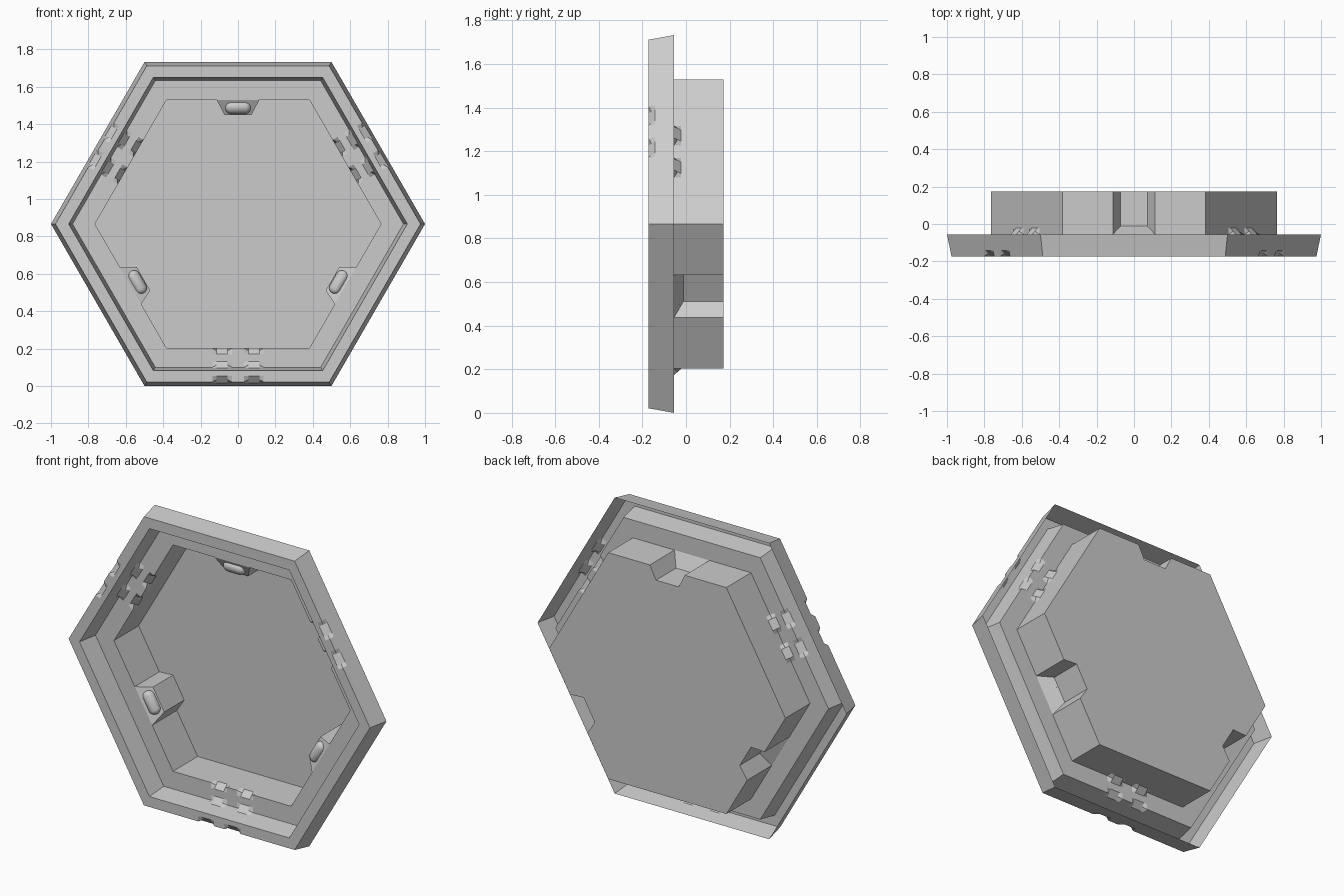
import bpy, bmesh, math
from mathutils import Vector

if "Cube" in bpy.data.objects:
    bpy.data.objects.remove(bpy.data.objects["Cube"])

CZ = math.sqrt(3) / 2          # centre height (apothem of outer hexagon)
# Cross-section as (apothem, y): skirt, front rim, ledge, recessed box wall
BASE = [(0.866, -0.055), (0.850, -0.143), (0.845, -0.173), (0.814, -0.173),
        (0.784, -0.173), (0.7705, -0.085), (0.766, -0.055), (0.735, -0.055),
        (0.694, -0.055), (0.6625, -0.055), (0.6625, -0.022), (0.6625, 0.173)]


def chamfered():
    """Section with the outer rim, ledge and box corners cut off."""
    p = list(BASE)
    for k in (2, 6, 9):
        a, b = p[k - 1], p[k + 1]
        p[k] = ((a[0] + b[0]) / 2, (a[1] + b[1]) / 2)
    return p


def pocket(inner):
    """Section where the box wall steps inward below a sloping cap."""
    p = list(BASE)
    p[10] = (0.584, -0.012) if inner else p[9]
    if inner:
        p[11] = (0.584, 0.173)
    return p


def frame(side):
    ang = math.radians(30 + 60 * side)
    out = Vector((math.cos(ang), 0, math.sin(ang)))
    along = Vector((-math.sin(ang), 0, math.cos(ang)))
    return out, along


def place(side, a, y, t):
    out, along = frame(side)
    return out * a + along * t + Vector((0, y, CZ))


def finish(bm, name, smooth=False):
    me = bpy.data.meshes.new(name)
    for f in bm.faces:
        f.smooth = smooth
    bm.to_mesh(me)
    bm.free()
    ob = bpy.data.objects.new(name, me)
    bpy.context.collection.objects.link(ob)
    return ob


# Hexagonal tray shell: skin the sections round all six sides
bm = bmesh.new()
rings = []
for side in range(6):
    if side % 2 == 0:          # clip sides (30, 150, 270 degrees)
        cuts = []
        for c in (-0.085, 0.085):
            cuts += [(c - 0.052, BASE), (c - 0.03, chamfered()),
                     (c + 0.03, chamfered()), (c + 0.052, BASE)]
    else:                      # pocket sides (90, 210, 330 degrees)
        cuts = [(-0.113, pocket(False)), (-0.073, pocket(True)),
                (0.073, pocket(True)), (0.113, pocket(False))]
    rings.append([bm.verts.new(place(side, a, y, -a / math.sqrt(3))) for a, y in BASE])
    for t, prof in cuts:
        rings.append([bm.verts.new(place(side, a, y, t)) for a, y in prof])
for i, r in enumerate(rings):
    n = rings[(i + 1) % len(rings)]
    for k in range(len(BASE) - 1):
        bm.faces.new((r[k], r[k + 1], n[k + 1], n[k]))
floor = bm.faces.new([r[-1] for r in rings])
bmesh.ops.remove_doubles(bm, verts=bm.verts, dist=1e-5)
bmesh.ops.recalc_face_normals(bm, faces=bm.faces)
big = max(bm.faces, key=lambda f: f.calc_area())
if big.normal.y > 0:
    bmesh.ops.reverse_faces(bm, faces=bm.faces)
finish(bm, "tray_shell")

# Rounded pads lying on the sloping pocket caps
for side, label in ((1, "top"), (3, "left"), (5, "right")):
    out, along = frame(side)
    slope = (out * (0.584 - 0.6625) + Vector((0, 0.043, 0))).normalized()
    normal = along.cross(slope)
    if normal.y > 0:
        normal = -normal
    centre = place(side, 0.620, -0.0317, 0)
    bm = bmesh.new()
    bmesh.ops.create_uvsphere(bm, u_segments=16, v_segments=9, radius=1)
    bmesh.ops.delete(bm, geom=[v for v in bm.verts if v.co.y < -1e-4], context='VERTS')
    for v in bm.verts:
        x, y, z = v.co
        t = z * 0.032 + math.copysign(0.036, z)
        v.co = centre + along * t + slope * (x * 0.033) + normal * (y * 0.025)
    bmesh.ops.recalc_face_normals(bm, faces=bm.faces)
    if sum((f.normal.dot(normal) for f in bm.faces)) < 0:
        bmesh.ops.reverse_faces(bm, faces=bm.faces)
    finish(bm, "pad_" + label, smooth=True)
